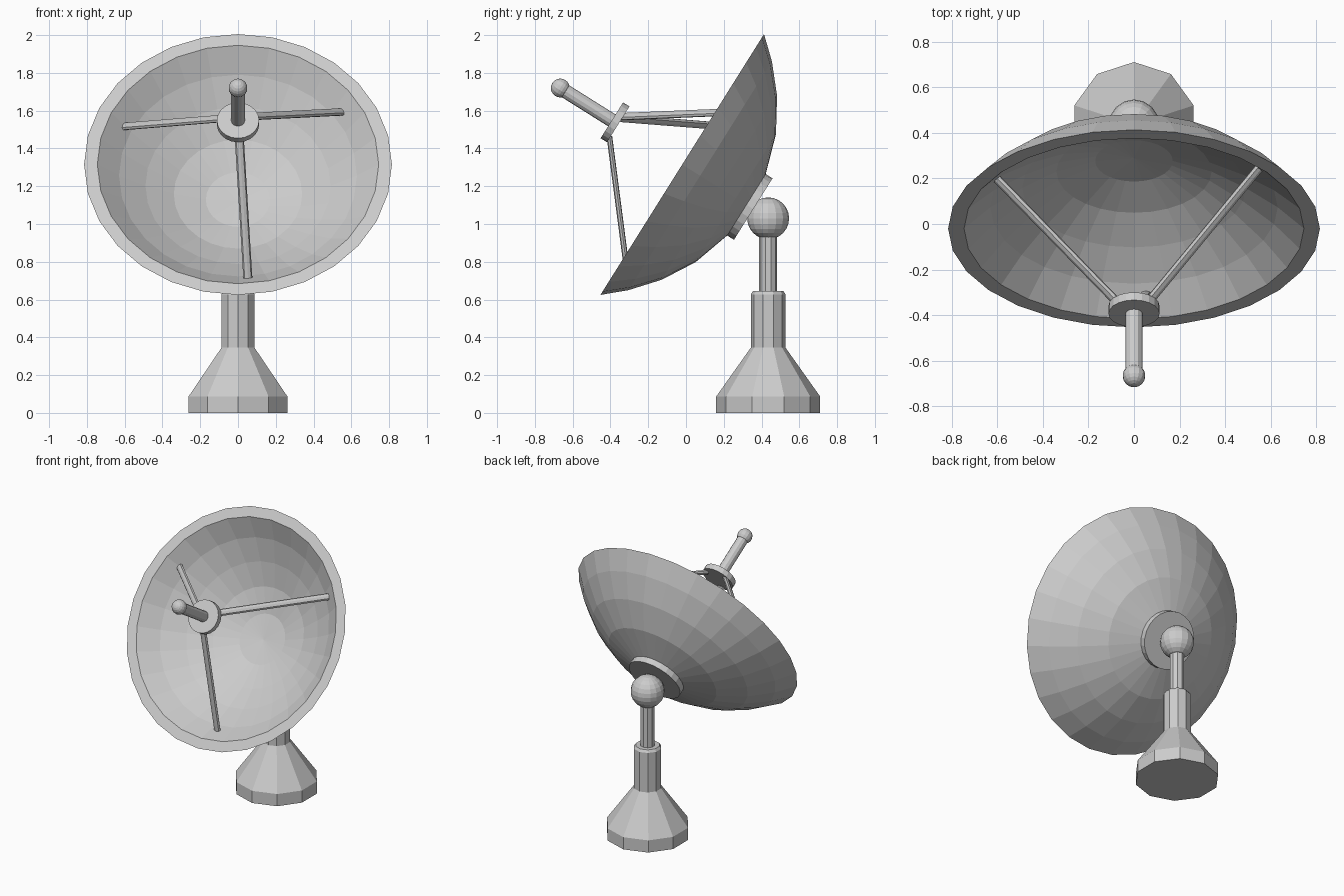
import bpy, bmesh
from math import sin, cos, pi, radians
from mathutils import Matrix, Vector

if "Cube" in bpy.data.objects:
    bpy.data.objects.remove(bpy.data.objects["Cube"])

grey = bpy.data.materials.new("metal grey")
grey.use_nodes = True
grey.diffuse_color = (0.6, 0.6, 0.6, 1)
bsdf = next(n for n in grey.node_tree.nodes if n.type == "BSDF_PRINCIPLED")
bsdf.inputs["Base Color"].default_value = (0.6, 0.6, 0.6, 1)

# Placement frames: upright mast, and tilted dish with local z along its axis
MAST = Matrix.Translation((0, 0.435, 0))
DISH = Matrix.Translation((0, -0.02, 1.315)) @ Matrix.Rotation(radians(57.9), 4, "X")


def finish(name, bm, matrix):
    bmesh.ops.recalc_face_normals(bm, faces=bm.faces)
    mesh = bpy.data.meshes.new(name)
    bm.to_mesh(mesh)
    bm.free()
    mesh.materials.append(grey)
    obj = bpy.data.objects.new(name, mesh)
    obj.matrix_world = matrix
    bpy.context.collection.objects.link(obj)
    return obj


def lathe(name, profile, sides, matrix, phase=pi / 2):
    """Closed solid of revolution from (radius, height) points."""
    bm = bmesh.new()
    rings = []
    for r, z in profile:
        if r == 0:
            rings.append([bm.verts.new((0, 0, z))] * sides)
        else:
            angles = [phase + 2 * pi * i / sides for i in range(sides)]
            rings.append([bm.verts.new((r * cos(a), r * sin(a), z)) for a in angles])
    for low, high in zip(rings, rings[1:]):
        for i in range(sides):
            j = (i + 1) % sides
            corners = dict.fromkeys([low[i], low[j], high[j], high[i]])
            bm.faces.new(list(corners))
    for end in (rings[0], rings[-1]):
        if len(set(end)) > 1:
            bm.faces.new(end)
    return finish(name, bm, matrix)


def rod(name, radius, z0, z1, sides, matrix):
    return lathe(name, [(radius, z0), (radius, z1)], sides, matrix)


def ball(name, radius, z, segments, rings, matrix):
    bm = bmesh.new()
    bmesh.ops.create_uvsphere(bm, u_segments=segments, v_segments=rings, radius=radius)
    return finish(name, bm, matrix @ Matrix.Translation((0, 0, z)))


# Pedestal, post and pivot
lathe("base", [(0.275, 0), (0.275, 0.087), (0.092, 0.345), (0.092, 0.628), (0.08, 0.645)], 10, MAST)
rod("post", 0.048, 0.6, 1.0, 10, MAST)
ball("pivot_ball", 0.111, 1.03, 16, 12, MAST)

# Thick shell: outer bowl, flat rim, inner bowl
outer = [(0, -0.42), (0.19, -0.402), (0.4, -0.335), (0.575, -0.232), (0.715, -0.112), (0.815, 0)]
inner = [(0.745, 0), (0.63, -0.11), (0.49, -0.21), (0.34, -0.295), (0.17, -0.35), (0, -0.365)]
lathe("dish", outer + inner, 28, DISH)
rod("mount_plate", 0.192, -0.444, -0.385, 24, DISH)

# Feed assembly in front of the dish
rod("feed_hub", 0.112, 0.4, 0.44, 20, DISH)
rod("feed_rod", 0.037, 0.43, 0.75, 12, DISH)
ball("feed_tip", 0.05, 0.762, 14, 10, DISH)

# Three flattened struts from the bowl to the hub
for i, name in enumerate(("left_strut", "right_strut", "lower_strut")):
    a = radians(34.5 + 120 * i)
    out = Vector((cos(a), sin(a), 0))
    start = out * 0.08 + Vector((0, 0, 0.405))
    end = out * 0.675 - Vector((0, 0, 0.085))
    along = (end - start).normalized()
    side = Vector((-sin(a), cos(a), 0))
    frame = Matrix((side, along.cross(side), along)).transposed().to_4x4()
    frame.translation = start
    flat = Matrix.Diagonal((0.024, 0.015, 1, 1))
    rod(name, 1, 0, (end - start).length, 8, DISH @ frame @ flat)
